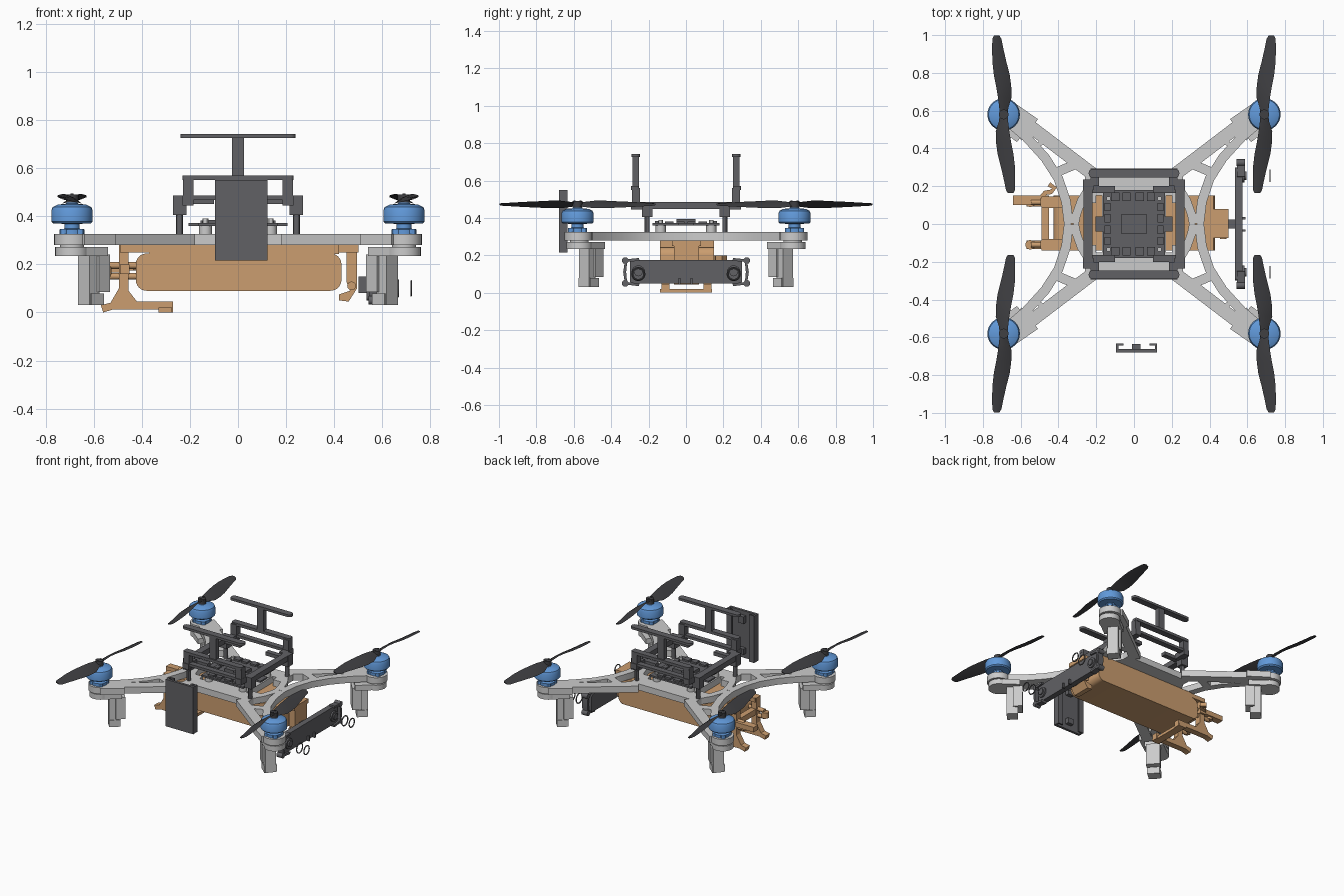
import bpy, bmesh, math
from mathutils import Vector, Matrix

if "Cube" in bpy.data.objects:
    bpy.data.objects.remove(bpy.data.objects["Cube"])


def material(name, c):
    m = bpy.data.materials.new(name)
    m.diffuse_color = (*c, 1)
    m.use_nodes = True
    m.node_tree.nodes["Principled BSDF"].inputs["Base Color"].default_value = m.diffuse_color
    return m


BLUE = material("blue", (0.12, 0.32, 0.7))
TAN = material("tan", (0.6, 0.34, 0.16))
DARK = material("dark_grey", (0.12, 0.12, 0.13))
BLACK = material("near_black", (0.05, 0.05, 0.055))


def box(bm, x0, x1, y0, y1, z0, z1):
    m = Matrix.Translation(((x0 + x1) / 2, (y0 + y1) / 2, (z0 + z1) / 2))
    bmesh.ops.create_cube(bm, size=1, matrix=m @ Matrix.Diagonal((x1 - x0, y1 - y0, z1 - z0, 1)))


def cyl(bm, c, r, d, axis="Z", seg=24):
    rot = {"Z": Matrix(), "X": Matrix.Rotation(math.pi / 2, 4, "Y"), "Y": Matrix.Rotation(math.pi / 2, 4, "X")}[axis]
    bmesh.ops.create_cone(bm, cap_ends=True, segments=seg, radius1=r, radius2=r, depth=d,
                          matrix=Matrix.Translation(c) @ rot)


def prism(bm, pts, lo, hi, plane="xy"):
    put = {"xy": lambda a, b, h: (a, b, h), "xz": lambda a, b, h: (a, h, b), "yz": lambda a, b, h: (h, a, b)}[plane]
    low = [bm.verts.new(put(a, b, lo)) for a, b in pts]
    top = [bm.verts.new(put(a, b, hi)) for a, b in pts]
    bm.faces.new(low)
    bm.faces.new(top)
    for i in range(len(pts)):
        j = (i + 1) % len(pts)
        bm.faces.new((low[i], low[j], top[j], top[i]))


def ribbon(bm, path, w, lo, hi, plane="xy"):
    p = [Vector(q) for q in path]
    left, right = [], []
    for i, q in enumerate(p):
        t = (p[min(i + 1, len(p) - 1)] - p[max(i - 1, 0)]).normalized()
        n = Vector((-t.y, t.x)) * w / 2
        left.append(q + n)
        right.append(q - n)
    prism(bm, left + right[::-1], lo, hi, plane)


def rrect(a0, a1, b0, b1, r, n=6):
    pts = []
    for k, (a, b) in enumerate([(a1 - r, b1 - r), (a0 + r, b1 - r), (a0 + r, b0 + r), (a1 - r, b0 + r)]):
        for i in range(n + 1):
            t = math.pi / 2 * (k + i / n)
            pts.append((a + r * math.cos(t), b + r * math.sin(t)))
    return pts


def lathe(bm, cx, cy, prof, seg=32):
    rings = [[bm.verts.new((cx + r * math.cos(2 * math.pi * i / seg), cy + r * math.sin(2 * math.pi * i / seg), z))
              for i in range(seg)] for r, z in prof]
    for a, b in zip(rings, rings[1:]):
        for i in range(seg):
            j = (i + 1) % seg
            bm.faces.new((a[i], a[j], b[j], b[i]))
    bm.faces.new(rings[0])
    bm.faces.new(rings[-1])


def finish(name, bm, mat=None, mirror="", smooth=True):
    bmesh.ops.recalc_face_normals(bm, faces=bm.faces)
    me = bpy.data.meshes.new(name)
    bm.to_mesh(me)
    bm.free()
    ob = bpy.data.objects.new(name, me)
    bpy.context.collection.objects.link(ob)
    if mat:
        me.materials.append(mat)
    if mirror:
        mod = ob.modifiers.new("mirror", "MIRROR")
        mod.use_axis = ["X" in mirror, "Y" in mirror, False]
        mod.use_mirror_merge = False
    if smooth:
        bpy.ops.object.select_all(action="DESELECT")
        ob.select_set(True)
        bpy.context.view_layer.objects.active = ob
        bpy.ops.object.shade_smooth_by_angle(angle=math.radians(30))
    return ob


MX, MY = 0.69, 0.58   # motor position in one quarter

# frame arms: straight outer strut, curved inner strut, cross braces, round tip
bm = bmesh.new()
Z0, Z1 = 0.28, 0.325
ribbon(bm, [(0.2, 0.25), (0.66, 0.60)], 0.07, Z0, Z1)
ribbon(bm, [(0.67, 0.545), (0.57, 0.46), (0.47, 0.35), (0.40, 0.24), (0.36, 0.12), (0.345, 0.0)], 0.05, Z0, Z1)
ribbon(bm, [(0.22, 0.22), (0.28, 0.12), (0.305, 0.05), (0.315, 0.0)], 0.045, Z0, Z1)
ribbon(bm, [(0.30, 0.32), (0.42, 0.27)], 0.05, Z0, Z1)
ribbon(bm, [(0.46, 0.45), (0.52, 0.41)], 0.025, Z0, Z1)
ribbon(bm, [(0.54, 0.51), (0.67, 0.60)], 0.11, Z0, Z1)
cyl(bm, (MX, MY - 0.005, (Z0 + Z1) / 2), 0.074, Z1 - Z0, seg=32)
finish("frame_arms", bm, mirror="XY")

# central frame hub
bm = bmesh.new()
box(bm, 0, 0.26, 0.15, 0.25, Z0, Z1)
box(bm, 0, 0.17, 0, 0.16, Z0, Z1)
box(bm, 0.2, 0.26, 0.11, 0.2, Z0, Z1)
finish("frame_hub", bm, mirror="XY", smooth=False)

# landing legs below the motors
bm = bmesh.new()
D, N = Vector((0.75, 0.66)), Vector((-0.66, 0.75))


def along(u0, u1, w):
    c = Vector((0.6, 0.51))
    return [c + D * u + N * v for u, v in ((u0, -w), (u1, -w), (u1, w), (u0, w))]


ribbon(bm, [(0.58, 0.485), (MX, MY - 0.01)], 0.13, 0.235, 0.272)
cyl(bm, (MX, MY - 0.01, 0.2535), 0.07, 0.037, seg=28)
prism(bm, along(-0.05, 0.012, 0.047), 0.085, 0.24)
prism(bm, along(0.0, 0.055, 0.036), 0.03, 0.24)
prism(bm, along(-0.02, 0.05, 0.042), 0.03, 0.078)
cyl(bm, (MX, MY - 0.01, 0.277), 0.05, 0.015)
finish("landing_legs", bm, mirror="XY")

# motors: base, spokes and domed bell
bm = bmesh.new()
lathe(bm, MX, MY, [(0.052, 0.325), (0.052, 0.345), (0.032, 0.348), (0.032, 0.368), (0.078, 0.37), (0.086, 0.378),
                   (0.086, 0.424), (0.08, 0.438), (0.06, 0.448), (0.025, 0.452), (0.022, 0.46)])
for k in range(4):
    t = k * math.pi / 2 + 0.78
    cyl(bm, (MX + 0.045 * math.cos(t), MY + 0.045 * math.sin(t), 0.336), 0.018, 0.022, seg=12)
finish("motors", bm, BLUE, "XY")

# propellers: twisted two-blade lofts, (radius, trailing, leading, twist height)
bm = bmesh.new()
ST = [(0, -.02, .02, .008), (.04, -.026, .024, .014), (.09, -.042, .03, .02), (.15, -.04, .04, .02),
      (.21, -.032, .052, .017), (.28, -.014, .06, .014), (.35, .002, .061, .01), (.4, .012, .06, .007),
      (.417, .022, .052, .004)]
for s in (1, -1):
    prev = None
    for r, a, b, h in ST:
        m = (a + b) / 2
        ring = [bm.verts.new((MX + s * x, MY + s * r, 0.472 + z)) for x, z in
                ((a, -h), (m, -0.003), (b, h), (m, 0.006))]
        if prev:
            for i in range(4):
                j = (i + 1) % 4
                bm.faces.new((prev[i], prev[j], ring[j], ring[i]))
        else:
            bm.faces.new(ring)
        prev = ring
    bm.faces.new(prev)
cyl(bm, (MX, MY, 0.473), 0.026, 0.034)
for s in (1, -1):
    cyl(bm, (MX, MY + s * 0.016, 0.49), 0.006, 0.008, seg=10)
finish("propellers", bm, BLACK, "XY")

# battery slab with rounded ends
bm = bmesh.new()
prism(bm, rrect(-0.425, 0.43, 0.09, 0.245, 0.045), -0.14, 0.15, "xz")
finish("battery", bm, TAN)

# battery tray and rear hook
bm = bmesh.new()
box(bm, -0.37, 0.42, -0.14, 0.15, 0.243, 0.28)
box(bm, 0.4, 0.5, -0.075, 0.08, 0.25, 0.28)
prism(bm, [(0.45, 0.26), (0.45, 0.13), (0.465, 0.09), (0.42, 0.075), (0.42, 0.05), (0.46, 0.045), (0.495, 0.1),
           (0.495, 0.26)], -0.065, 0.07, "xz")
cyl(bm, (0.472, 0, 0.11), 0.018, 0.16, "Y")
finish("battery_tray", bm, TAN)

# sensor bracket at the left end: two posts with feet, cross bars and knobs
bm = bmesh.new()
for y in (-0.11, 0.115):
    prism(bm, [(-0.495, 0.28), (-0.495, 0.1), (-0.53, 0.04), (-0.57, 0.03), (-0.56, 0.0), (-0.52, 0.012),
               (-0.31, 0.012), (-0.31, 0.0), (-0.27, 0.0), (-0.27, 0.045), (-0.42, 0.045), (-0.455, 0.09),
               (-0.455, 0.28)], y - 0.022, y + 0.022, "xz")
    box(bm, -0.49, -0.35, y - 0.03, y + 0.03, 0.25, 0.28)
    for z in (0.15, 0.195):
        cyl(bm, (-0.48, y, z), 0.014, 0.13, "X", 14)
    cyl(bm, (-0.55, y, 0.17), 0.025, 0.04, "Z", 16)
box(bm, -0.64, -0.48, 0.1, 0.15, 0.165, 0.2)
box(bm, -0.49, -0.45, -0.14, 0.15, 0.16, 0.2)
box(bm, -0.33, -0.275, -0.14, 0.14, 0.0, 0.02)
ribbon(bm, [(-0.49, 0.14), (-0.47, 0.165), (-0.44, 0.17), (-0.42, 0.19), (-0.45, 0.21)], 0.025, 0.175, 0.2)
finish("sensor_bracket", bm, TAN)

# flight board with chips and edge pads
bm = bmesh.new()
box(bm, -0.165, 0.165, -0.18, 0.18, 0.36, 0.372)
box(bm, -0.07, 0.07, -0.05, 0.05, 0.37, 0.395)
for x in (-0.1, -0.04, 0.03, 0.09):
    for y in (-0.145, 0.145):
        box(bm, x - 0.022, x + 0.022, y - 0.022, y + 0.022, 0.37, 0.384)
for y in (-0.09, -0.03, 0.03, 0.09):
    for x in (-0.14, 0.14):
        box(bm, x - 0.016, x + 0.016, y - 0.022, y + 0.022, 0.37, 0.382)
for x in (-0.17, 0.17):
    box(bm, x - 0.035, x + 0.035, -0.04, 0.04, 0.36, 0.372)
finish("flight_board", bm, DARK, smooth=False)

# board standoffs
bm = bmesh.new()
cyl(bm, (0.135, 0.135, 0.342), 0.027, 0.036, seg=16)
cyl(bm, (0.135, 0.135, 0.36), 0.012, 0.06, seg=12)
finish("board_standoffs", bm, mirror="XY")

# upper carrier cage: ring on corner blocks
bm = bmesh.new()
box(bm, 0.22, 0.267, 0, 0.235, 0.447, 0.485)
box(bm, 0.215, 0.27, 0.18, 0.235, 0.405, 0.485)
cyl(bm, (0.243, 0.208, 0.365), 0.014, 0.085, seg=12)
box(bm, 0.1, 0.235, 0.165, 0.2, 0.45, 0.475)
box(bm, 0.185, 0.23, 0.2, 0.295, 0.445, 0.485)
finish("carrier_ring", bm, DARK, "XY")

# carrier side frames with raised T bars
bm = bmesh.new()
box(bm, -0.23, 0.23, 0.25, 0.29, 0.468, 0.487)
prism(bm, rrect(-0.23, 0.23, 0.25, 0.295, 0.012), 0.55, 0.57)
for x in (-0.207, 0.207):
    box(bm, x - 0.022, x + 0.022, 0.245, 0.29, 0.447, 0.56)
box(bm, -0.025, 0.025, 0.25, 0.285, 0.56, 0.73)
prism(bm, rrect(-0.24, 0.24, 0.245, 0.292, 0.022), 0.725, 0.742)
finish("carrier_side_frames", bm, DARK, "Y")

# shallow cover panel hanging in front, open to the rear
bm = bmesh.new()
box(bm, -0.095, 0.122, -0.68, -0.662, 0.215, 0.55)
for x0, x1, l0, l1 in ((-0.095, -0.083, -0.095, -0.055), (0.11, 0.122, 0.082, 0.122)):
    box(bm, x0, x1, -0.67, -0.635, 0.215, 0.55)
    box(bm, l0, l1, -0.643, -0.633, 0.215, 0.55)
box(bm, -0.01, 0.035, -0.67, -0.635, 0.25, 0.29)
box(bm, -0.01, 0.035, -0.67, -0.635, 0.47, 0.52)
finish("cover_panel", bm, DARK, smooth=False)

# twin-lens camera bar on the right end
bm = bmesh.new()
prism(bm, rrect(-0.3, 0.3, 0.05, 0.175, 0.015), 0.535, 0.575, "yz")
box(bm, 0.5, 0.54, -0.025, 0.025, 0.08, 0.15)
for s in (-1, 1):
    ribbon(bm, [(s * 0.25, 0.178), (s * 0.32, 0.172), (s * 0.328, 0.11), (s * 0.32, 0.05), (s * 0.25, 0.043)],
           0.016, 0.545, 0.588, "yz")
    for z in (0.05, 0.172):
        cyl(bm, (0.565, s * 0.325, z), 0.018, 0.045, "X", 14)
    cyl(bm, (0.575, s * 0.255, 0.11), 0.036, 0.022, "X")
    cyl(bm, (0.585, s * 0.255, 0.11), 0.022, 0.02, "X")
for y in (-0.035, 0.03):
    box(bm, 0.57, 0.59, y - 0.006, y + 0.006, 0.045, 0.08)
finish("camera_bar", bm, DARK)

# loose lens rings in front of the camera bar
for s in (-1, 1):
    for x, r in ((0.72, 0.03), (0.665, 0.034)):
        bpy.ops.mesh.primitive_torus_add(location=(x, s * 0.255, 0.1), rotation=(0, math.pi / 2, 0),
                                         major_radius=r, minor_radius=0.004, major_segments=24, minor_segments=6)
        ob = bpy.context.object
        ob.name = "lens_ring"
        ob.data.materials.append(DARK)
